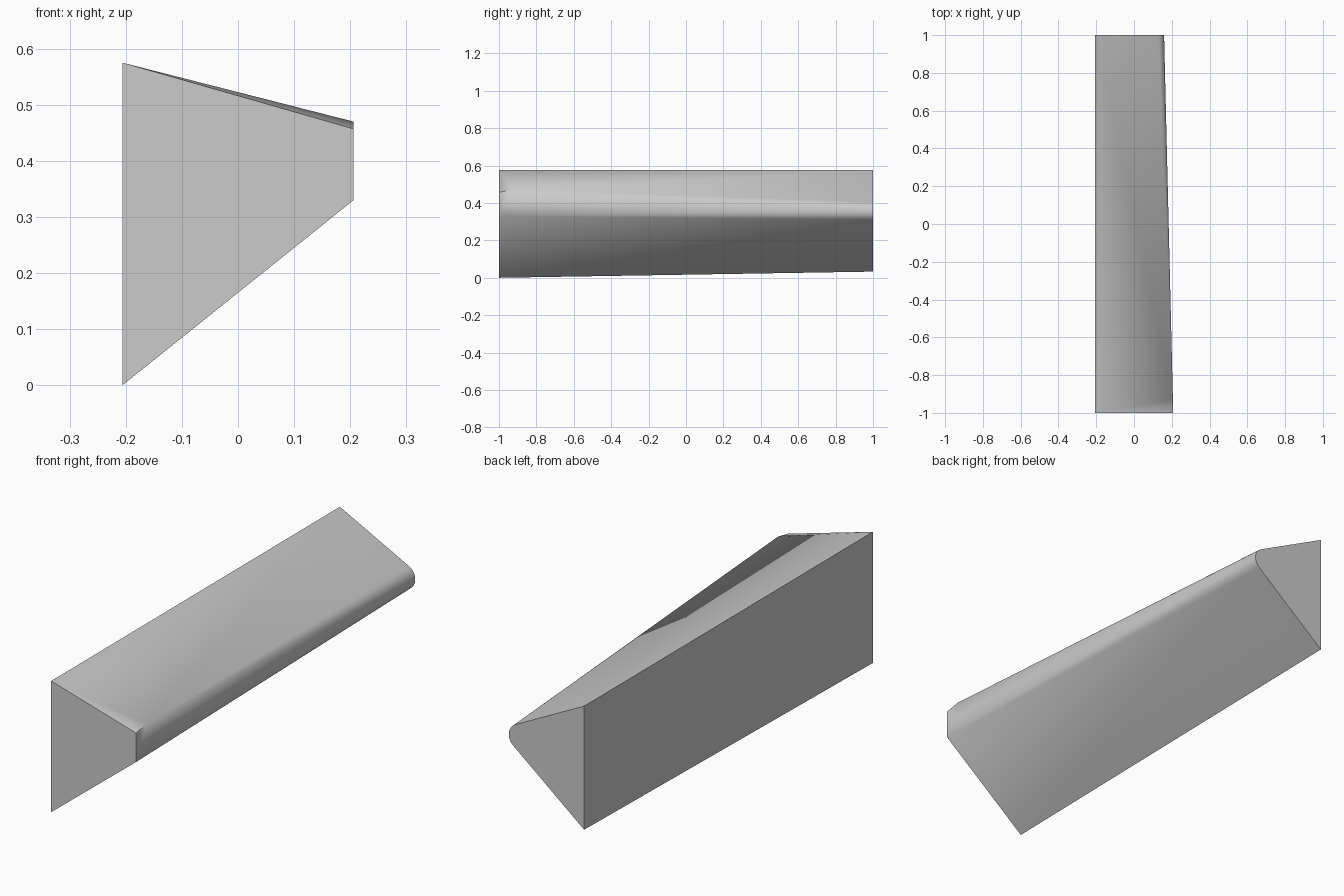
import bpy
import bmesh
import math
from mathutils import Vector

cube = bpy.data.objects.get("Cube")
if cube:
    bpy.data.objects.remove(cube)

# Single plain grey
grey = bpy.data.materials.new("light grey")
grey.use_nodes = True
colour = (0.6, 0.6, 0.6, 1)
grey.diffuse_color = colour
grey.node_tree.nodes["Principled BSDF"].inputs["Base Color"].default_value = colour

LEFT, RIGHT = -0.206, 0.206
RADIUS, STEPS = 0.056, 12


def fillet(corner, a, b):
    """Points (x, z) of the arc that rounds the corner between a and b."""
    u, v = (a - corner).normalized(), (b - corner).normalized()
    half = math.acos(u.dot(v)) / 2
    centre = corner + (u + v).normalized() * RADIUS / math.sin(half)
    first = corner + u * RADIUS / math.tan(half) - centre
    last = corner + v * RADIUS / math.tan(half) - centre
    start = math.atan2(first.y, first.x)
    sweep = math.atan2(last.y, last.x) - start
    angles = [start + sweep * i / STEPS for i in range(STEPS + 1)]
    return [centre + RADIUS * Vector((math.cos(t), math.sin(t))) for t in angles]


bm = bmesh.new()


def vert(x, y, z):
    return bm.verts.new((x, y, z))


# Front end: four-sided section, with a small raised corner just behind it
front_low = vert(LEFT, -1, 0)
front_side = vert(RIGHT, -1, 0.33)
front_top = vert(RIGHT, -1, 0.457)
front_peak = vert(LEFT, -1, 0.575)
shoulder = vert(RIGHT, -0.93, 0.47)

# Back end: triangular section with a rounded nose
back_low = vert(LEFT, 1, 0.033)
back_peak = vert(LEFT, 1, 0.575)
nose = [vert(p.x, 1, p.y) for p in fillet(
    Vector((RIGHT, 0.365)), Vector((LEFT, 0.575)), Vector((LEFT, 0.033)))]
mid = STEPS // 2

faces = [
    (front_low, front_side, front_top, front_peak),
    (back_low, back_peak, *nose),
    (front_low, front_peak, back_peak, back_low),
    # Sloping top
    (front_peak, front_top, shoulder),
    (front_peak, shoulder, back_peak),
    (back_peak, shoulder, nose[0]),
    # Sloping underside
    (front_low, back_low, nose[-1]),
    (front_low, nose[-1], front_side),
    # Side between the square front and the rounded back
    (front_side, shoulder, front_top),
    (front_side, nose[mid], shoulder),
]
for i in range(STEPS):
    faces.append((shoulder if i < mid else front_side, nose[i], nose[i + 1]))
for f in faces:
    bm.faces.new(f)
bmesh.ops.recalc_face_normals(bm, faces=bm.faces)

mesh = bpy.data.meshes.new("wedge_block")
bm.to_mesh(mesh)
bm.free()
mesh.materials.append(grey)
block = bpy.data.objects.new("wedge_block", mesh)
bpy.context.collection.objects.link(block)

# Smooth nose, crisp edges
bpy.context.view_layer.objects.active = block
block.select_set(True)
bpy.ops.object.shade_smooth_by_angle(angle=math.radians(30))
